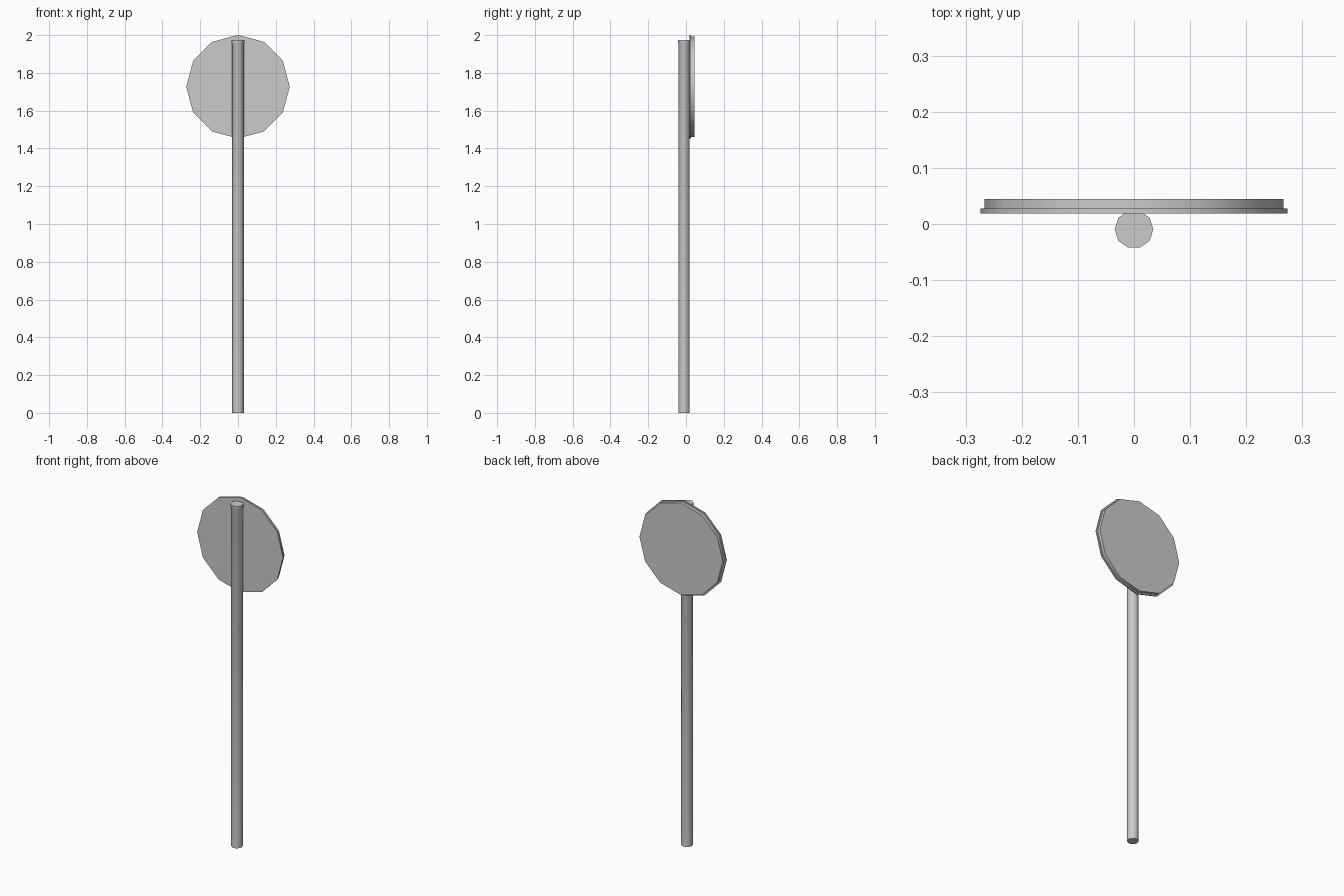
import bpy, math
from mathutils import Matrix

if "Cube" in bpy.data.objects:
    bpy.data.objects.remove(bpy.data.objects["Cube"])

grey = bpy.data.materials.new("light_grey")
grey.diffuse_color = (0.6, 0.6, 0.6, 1)
grey.use_nodes = True
grey.node_tree.nodes["Principled BSDF"].inputs["Base Color"].default_value = grey.diffuse_color


def lathe(name, profile, sides, matrix):
    """Solid of revolution around local z from (radius, height) rings."""
    verts = [(r * math.cos(2 * math.pi * i / sides), r * math.sin(2 * math.pi * i / sides), h)
             for r, h in profile for i in range(sides)]
    faces = [tuple(reversed(range(sides)))]
    for k in range(len(profile) - 1):
        for i in range(sides):
            j = (i + 1) % sides
            a, b = k * sides, (k + 1) * sides
            faces.append((a + i, a + j, b + j, b + i))
    faces.append(tuple(range((len(profile) - 1) * sides, len(profile) * sides)))
    mesh = bpy.data.meshes.new(name)
    mesh.from_pydata(verts, [], faces)
    mesh.transform(matrix)
    mesh.materials.append(grey)
    obj = bpy.data.objects.new(name, mesh)
    bpy.context.collection.objects.link(obj)
    bpy.ops.object.select_all(action='DESELECT')
    obj.select_set(True)
    bpy.context.view_layer.objects.active = obj
    bpy.ops.object.shade_smooth_by_angle(angle=math.radians(40))
    return obj


# Ten-sided post with a slightly flared top
lathe("post", [(0.0305, 0), (0.0305, 1.95), (0.0345, 1.96), (0.0345, 1.975)], 10,
      Matrix.Translation((0, -0.0095, 0)))

# Twelve-sided sign: thin front plate with a smaller backing disc
sign = Matrix.Translation((0, 0, 1.727)) @ Matrix.Rotation(-math.pi / 2, 4, 'X')
lathe("sign_plate", [(0.274, 0.019), (0.274, 0.0275)], 12, sign)
lathe("sign_backing", [(0.266, 0.0275), (0.266, 0.0445)], 12, sign)
